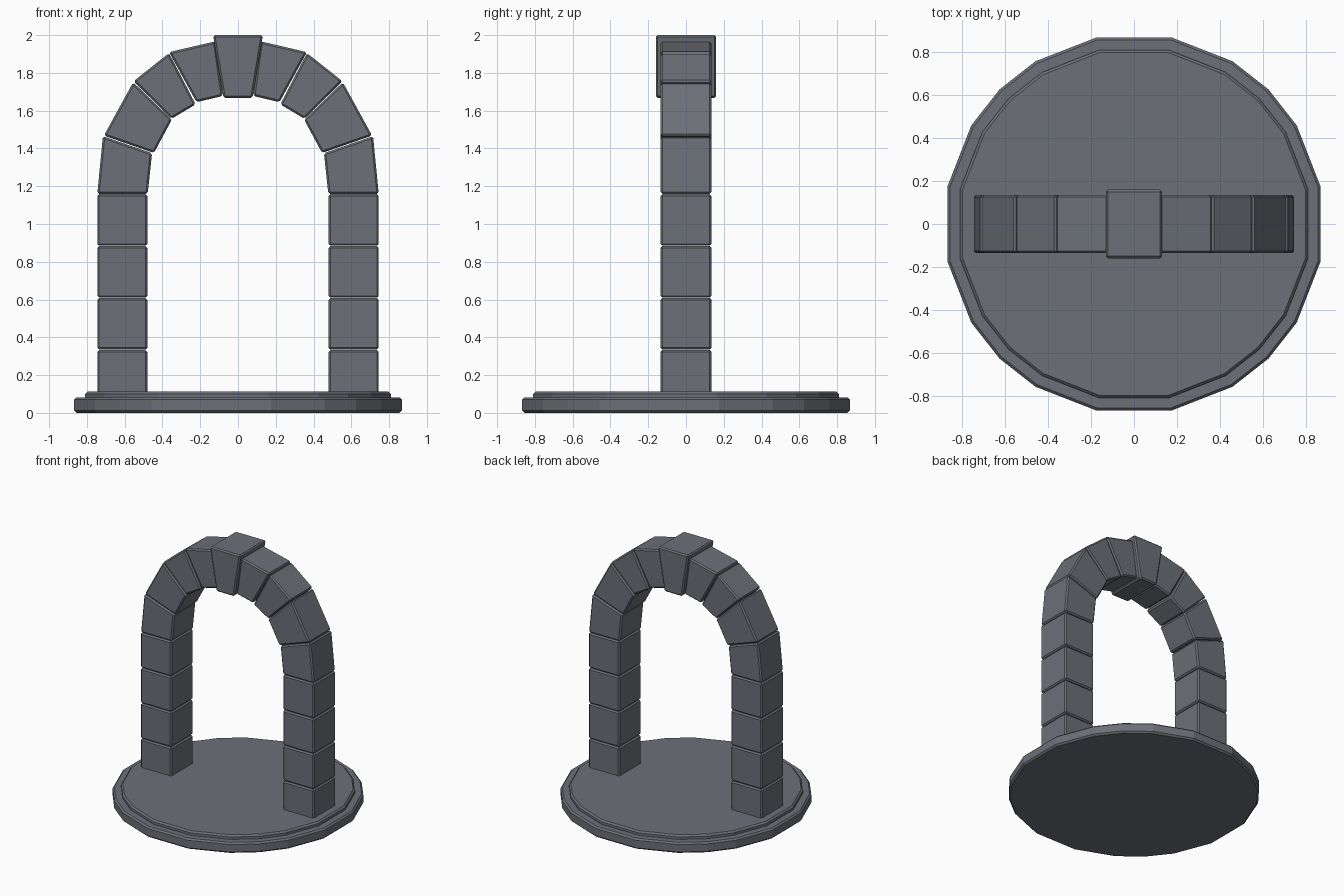
import bpy, bmesh, math

if "Cube" in bpy.data.objects:
    bpy.data.objects.remove(bpy.data.objects["Cube"])

stone = bpy.data.materials.new("dark grey stone")
stone.diffuse_color = (0.15, 0.16, 0.185, 1)
stone.use_nodes = True
stone.node_tree.nodes["Principled BSDF"].inputs["Base Color"].default_value = stone.diffuse_color


def prism(name, outline, to3d, lo, hi, bevel, mirror=False):
    """Extrude a flat outline between two depths, chamfer it, mirror if asked."""
    bm = bmesh.new()
    a = [bm.verts.new(to3d(u, v, lo)) for u, v in outline]
    b = [bm.verts.new(to3d(u, v, hi)) for u, v in outline]
    bm.faces.new(a)
    bm.faces.new(b)
    n = len(outline)
    for i in range(n):
        j = (i + 1) % n
        bm.faces.new((a[i], a[j], b[j], b[i]))
    bmesh.ops.recalc_face_normals(bm, faces=bm.faces)
    mesh = bpy.data.meshes.new(name)
    bm.to_mesh(mesh)
    bm.free()
    mesh.materials.append(stone)
    ob = bpy.data.objects.new(name, mesh)
    bpy.context.collection.objects.link(ob)
    mod = ob.modifiers.new("chamfer", 'BEVEL')
    mod.width = bevel
    mod.segments = 1
    mod.limit_method = 'ANGLE'
    mod.angle_limit = math.radians(40)
    if mirror:
        ob.modifiers.new("other_side", 'MIRROR').use_axis[0] = True
    return ob


def slab(name, radius, z0, z1):
    # twenty-sided disc with tighter corners on the diagonals
    angles = [q * 90 + d for q in range(4) for d in (11.4, 31.2, 45, 58.8, 78.6)]
    pts = [(radius * math.cos(math.radians(t)), radius * math.sin(math.radians(t)))
           for t in angles]
    prism(name, pts, lambda u, v, w: (u, v, w), z0, z1, 0.012)


def block(name, pts, depth, mirror=True):
    prism(name, pts, lambda u, v, w: (u, w, v), -depth, depth, 0.01, mirror)


# Stepped round base
slab("base_lower", 0.885, 0.0, 0.082)
slab("base_upper", 0.825, 0.06, 0.113)

# Straight pillar blocks
for i in range(4):
    z = 0.06 + i * 0.275
    block(f"pillar_block_{i + 1}",
          [(0.48, z), (0.745, z), (0.745, z + 0.273), (0.48, z + 0.273)], 0.135)

# Wedge blocks of the arch: inner/outer start, outer/inner end
wedges = [
    [(0.478, 1.16), (0.745, 1.16), (0.715, 1.465), (0.455, 1.375)],
    [(0.445, 1.376), (0.71, 1.468), (0.555, 1.75), (0.35, 1.553)],
    [(0.352, 1.557), (0.553, 1.756), (0.365, 1.905), (0.224, 1.633)],
    [(0.22, 1.645), (0.365, 1.91), (0.12, 1.967), (0.08, 1.678)],
]
for i, pts in enumerate(wedges):
    block(f"arch_block_{i + 1}", pts, 0.135)

# Keystone
block("keystone", [(-0.077, 1.667), (0.077, 1.667), (0.132, 2.0), (-0.132, 2.0)],
      0.16, mirror=False)
